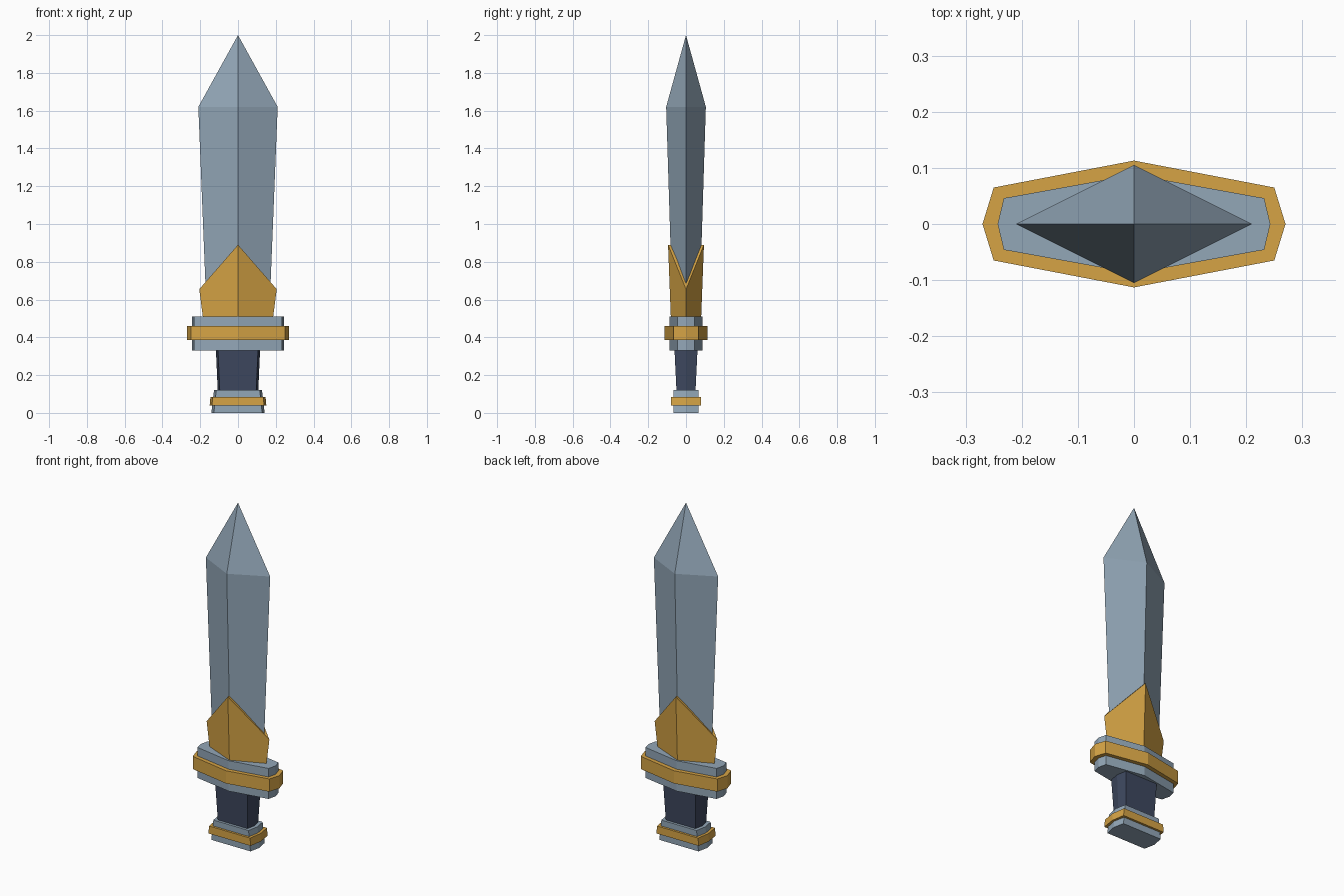
import bpy
import bmesh

cube = bpy.data.objects.get("Cube")
if cube:
    bpy.data.objects.remove(cube, do_unlink=True)


def make_material(name, rgb):
    mat = bpy.data.materials.new(name)
    mat.use_nodes = True
    colour = (*rgb, 1.0)
    mat.diffuse_color = colour
    mat.node_tree.nodes["Principled BSDF"].inputs["Base Color"].default_value = colour
    return mat


STEEL = make_material("steel blue", (0.29, 0.385, 0.475))
GOLD = make_material("gold", (0.67, 0.37, 0.06))
NAVY = make_material("navy grip", (0.048, 0.065, 0.115))


# Cross-sections, all symmetric in x and y
def diamond(hx, hy, z, z_ridge=None):
    zr = z if z_ridge is None else z_ridge
    return [(hx, 0, z), (0, hy, zr), (-hx, 0, z), (0, -hy, zr)]


def hexagon(hx, cx, hy, z):
    return [(hx, 0, z), (cx, hy, z), (-cx, hy, z),
            (-hx, 0, z), (-cx, -hy, z), (cx, -hy, z)]


def octagon(hx, cx, cy, hy, z):
    return [(hx, 0, z), (cx, cy, z), (0, hy, z), (-cx, cy, z),
            (-hx, 0, z), (-cx, -cy, z), (0, -hy, z), (cx, -cy, z)]


def loft(name, rings, mat, tip=None):
    """Skin a stack of rings, closing the top with a cap or a point."""
    bm = bmesh.new()
    loops = [[bm.verts.new(p) for p in ring] for ring in rings]
    n = len(loops[0])
    for low, high in zip(loops, loops[1:]):
        for i in range(n):
            j = (i + 1) % n
            bm.faces.new((low[i], low[j], high[j], high[i]))
    bm.faces.new(loops[0][::-1])
    if tip:
        point = bm.verts.new(tip)
        for i in range(n):
            bm.faces.new((loops[-1][i], loops[-1][(i + 1) % n], point))
    else:
        bm.faces.new(loops[-1])
    bmesh.ops.recalc_face_normals(bm, faces=bm.faces)
    mesh = bpy.data.meshes.new(name)
    bm.to_mesh(mesh)
    bm.free()
    mesh.materials.append(mat)
    obj = bpy.data.objects.new(name, mesh)
    bpy.context.collection.objects.link(obj)
    return obj


# Blade: a tapering diamond drawn to a point
loft("blade", [diamond(0.165, 0.07, 0.5), diamond(0.21, 0.105, 1.62)],
     STEEL, tip=(0, 0, 2))

# Collar: a diamond sleeve rising to a peak on each broad side
loft("blade_collar", [diamond(0.185, 0.08, 0.5),
                      diamond(0.205, 0.095, 0.655, 0.89),
                      diamond(0.165, 0.076, 0.69, 0.89),
                      diamond(0.15, 0.06, 0.51)], GOLD)

# Guard: steel core with a gold band around it
loft("guard", [octagon(0.243, 0.232, 0.046, 0.088, z) for z in (0.33, 0.51)], STEEL)
loft("guard_band", [octagon(0.27, 0.25, 0.065, 0.113, z) for z in (0.385, 0.46)], GOLD)

# Grip: narrows towards the pommel
loft("grip", [hexagon(0.107, 0.096, 0.05, 0.11),
              hexagon(0.117, 0.106, 0.061, 0.335)], NAVY)

# Pommel: steel block with a gold band
loft("pommel", [hexagon(0.141, 0.128, 0.066, 0),
                hexagon(0.127, 0.115, 0.066, 0.12)], STEEL)
loft("pommel_band", [hexagon(0.15, 0.138, 0.079, 0.04),
                     hexagon(0.146, 0.134, 0.079, 0.085)], GOLD)
